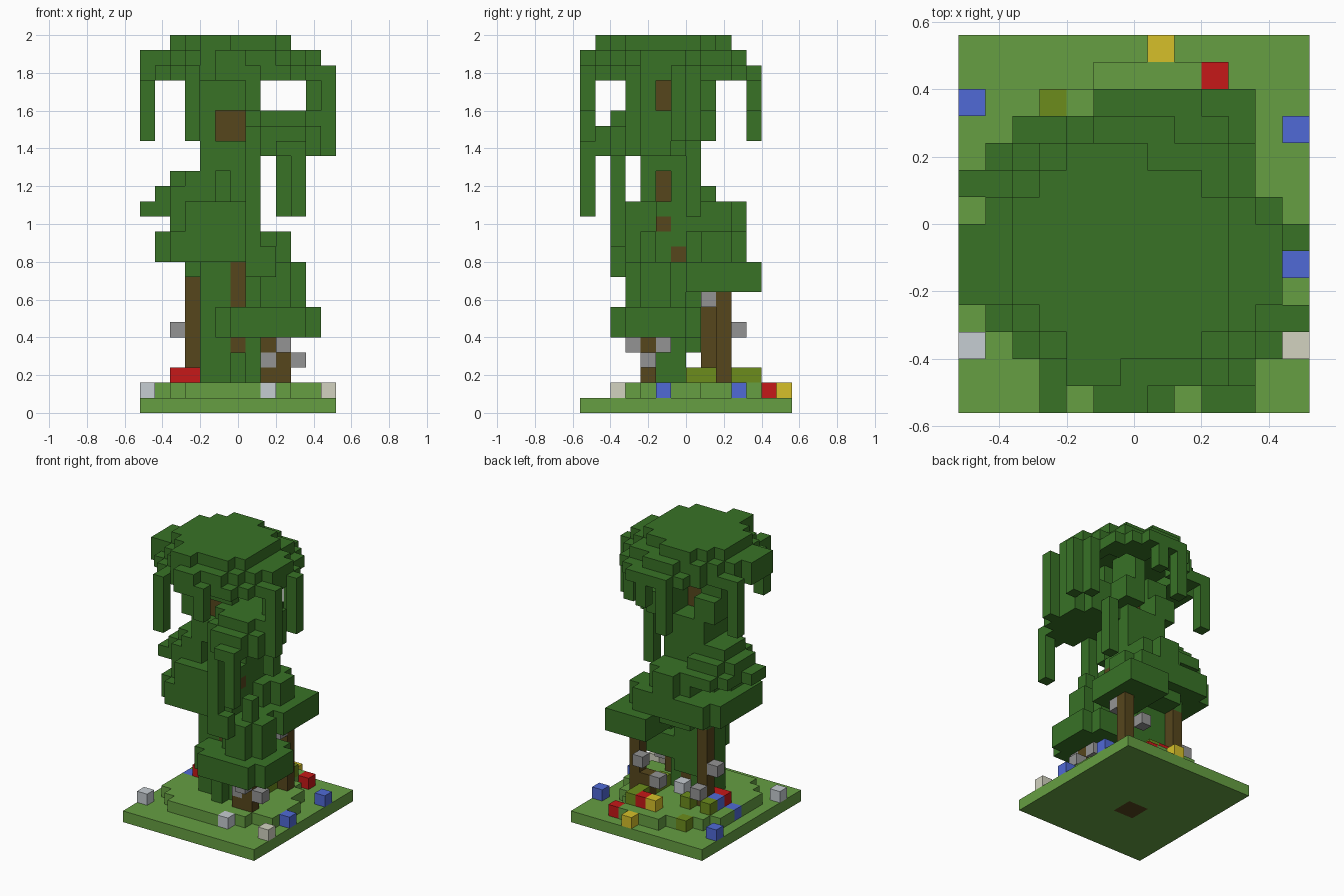
import bpy, bmesh
from mathutils import Vector

if "Cube" in bpy.data.objects:
    bpy.data.objects.remove(bpy.data.objects["Cube"])

U = 0.08
ORIGIN = Vector((-0.52, -0.56, 0))
cells = {}          # grid cell -> part name


def box(part, x0, x1, y0, y1, z0, z1):
    for i in range(x0, x1):
        for j in range(y0, y1):
            for k in range(z0, z1):
                cells[i, j, k] = part


def disc(part, x0, x1, y0, y1, z0, z1, power=2.0):
    """Rounded slab of blocks."""
    for i in range(x0, x1):
        for j in range(y0, y1):
            u = abs(2 * i + 1 - x0 - x1) / (x1 - x0)
            v = abs(2 * j + 1 - y0 - y1) / (y1 - y0)
            if u ** power + v ** power <= 1.02:
                box(part, i, i + 1, j, j + 1, z0, z1)


def rows(part, z, y0, spans):
    """One layer given as the first and last block of each row."""
    for j, (first, last) in enumerate(spans, y0):
        box(part, first, last + 1, j, j + 1, z, z + 1)


def hang(part, i, j, z0, z1):
    box(part, i, i + 1, j, j + 1, z0, z1)


def block(part, *places):
    for i, j, k in places:
        cells[i, j, k] = part


# Ground slab with a low mound
G = "grass_ground"
box(G, 0, 13, 0, 14, 0, 1)
disc(G, 1, 11, 2, 12, 1, 2, 2.2)
box(G, 11, 12, 4, 8, 1, 2)
box(G, 5, 9, 12, 13, 1, 2)

# Crown: stepped dome with a hollow underside
C = "crown_leaves"
rows(C, 24, 1, [(4, 5), (4, 8), (3, 9), (2, 9), (2, 9), (2, 9), (2, 9), (3, 8), (4, 6)])
rows(C, 23, 0, [(5, 6), (4, 8), (3, 9), (2, 10), (0, 11), (0, 11), (0, 11), (1, 10),
                (2, 9), (3, 9), (5, 7)])
rows(C, 22, 0, [(5, 7), (3, 9), (2, 10), (1, 11), (0, 11), (0, 11), (0, 11), (1, 11),
                (1, 10), (3, 10), (4, 9), (5, 8)])
for i in range(3, 10):
    for j in range(2, 10):
        if (i - 6) ** 2 + (j - 5.5) ** 2 < 13:
            del cells[i, j, 22]

# Hanging vines around the crown
V = "hanging_vines"
for i, j, z0, z1 in ((0, 8, 18, 23), (12, 6, 18, 23), (12, 3, 17, 23),
                     (11, 7, 18, 22), (11, 4, 19, 22), (3, 0, 18, 23),
                     (7, 0, 20, 22), (5, 11, 18, 22), (7, 11, 20, 22),
                     (10, 0, 13, 18), (9, 0, 17, 18), (9, 7, 13, 18), (7, 2, 9, 19)):
    hang(V, i, j, z0, z1)

# Trunk and the smaller stems
B = "trunk_wood"
box(B, 5, 7, 5, 7, 0, 2)
box(B, 6, 7, 5, 7, 2, 10)
box(B, 5, 7, 5, 6, 10, 23)
hang(B, 3, 8, 2, 9)
hang(B, 9, 9, 2, 8)
hang(B, 8, 9, 2, 4)
box(B, 8, 10, 4, 5, 2, 5)

# Leaf cover along the trunk, open where the bark shows
L = "trunk_leaves"
box(L, 3, 5, 4, 7, 20, 22)
box(L, 7, 8, 6, 9, 20, 23)
box(L, 5, 8, 4, 5, 20, 23)
box(L, 3, 5, 4, 8, 18, 20)
box(L, 7, 9, 6, 9, 18, 20)
box(L, 4, 5, 4, 8, 16, 18)
box(L, 5, 8, 4, 5, 16, 18)
box(L, 7, 8, 5, 6, 16, 18)
box(L, 4, 8, 6, 8, 9, 18)
box(L, 6, 8, 4, 5, 14, 16)
box(L, 3, 5, 4, 6, 14, 16)
hang(L, 7, 5, 13, 14)
box(L, 3, 7, 3, 5, 10, 14)
box(L, 4, 6, 5, 8, 4, 10)
box(L, 6, 7, 7, 8, 4, 10)
box(L, 4, 6, 5, 7, 2, 5)
box(L, 7, 8, 5, 7, 2, 5)
hang(L, 6, 4, 2, 4)

# Leaf tiers at differing heights
T = "leaf_tiers"
disc(T, 7, 12, 1, 7, 17, 19, 2.2)
disc(T, 7, 12, 2, 7, 19, 20, 2.2)
disc(T, 1, 6, 4, 10, 13, 14, 2.4)
box(T, 0, 1, 5, 7, 13, 14)
disc(T, 1, 6, 4, 9, 14, 15, 2.2)
disc(T, 2, 6, 5, 8, 15, 16)
disc(T, 2, 6, 3, 8, 12, 13)
disc(T, 1, 8, 3, 11, 10, 12, 3.5)
disc(T, 4, 8, 6, 11, 12, 14, 2.2)
disc(T, 3, 10, 7, 11, 10, 12, 2.5)
box(T, 7, 11, 7, 12, 8, 10)
disc(T, 3, 9, 6, 10, 9, 10)
disc(T, 5, 12, 2, 8, 5, 7, 2.5)
disc(T, 7, 11, 3, 7, 7, 10, 2.2)
hang(T, 8, 2, 9, 11)
hang(T, 9, 4, 10, 12)

# Bark showing through the tiers
block(B, (7, 6, 10), (7, 5, 12))

# Stones clinging to the stems
block("stones", (2, 8, 5), (8, 10, 5), (8, 4, 3), (9, 3, 4), (9, 5, 4),
      (10, 4, 3), (7, 9, 3), (3, 9, 3), (9, 8, 7))

# Scattered flowers and shrubs
block("pale_flowers", (0, 2, 1), (8, 2, 1), (6, 7, 2))
block("cream_flower", (12, 2, 1))
block("blue_flowers", (0, 11, 1), (12, 10, 1), (12, 5, 1), (1, 7, 1), (2, 8, 2))
block("red_flowers", (9, 12, 1), (2, 7, 2), (3, 7, 2), (7, 11, 2))
block("yellow_flowers", (7, 13, 1), (6, 11, 2))
block("olive_shrubs", (3, 11, 1), (8, 11, 2), (8, 10, 2), (2, 9, 2), (4, 9, 2),
      (8, 7, 2), (8, 8, 2))


# Materials
def material(name, rgb):
    lin = [((c / 255 + 0.055) / 1.055) ** 2.4 for c in rgb] + [1.0]
    m = bpy.data.materials.new(name)
    m.use_nodes = True
    m.diffuse_color = lin
    bsdf = next(n for n in m.node_tree.nodes if n.type == "BSDF_PRINCIPLED")
    bsdf.inputs["Base Color"].default_value = lin
    return m


leaf = material("leaf green", (56, 114, 38))
mats = {
    C: leaf, V: leaf, L: leaf, T: leaf,
    G: material("grass green", (102, 159, 66)),
    B: material("bark brown", (86, 70, 28)),
    "stones": material("stone grey", (148, 148, 148)),
    "pale_flowers": material("pale grey", (198, 205, 210)),
    "cream_flower": material("cream", (210, 210, 192)),
    "blue_flowers": material("blue", (80, 106, 214)),
    "red_flowers": material("red", (198, 24, 24)),
    "yellow_flowers": material("yellow", (214, 192, 42)),
    "olive_shrubs": material("olive", (108, 140, 28)),
}

# One mesh per part, keeping only the faces open to the air
AXES = [Vector(a) for a in ((1, 0, 0), (0, 1, 0), (0, 0, 1))]
for part, mat in mats.items():
    bm = bmesh.new()
    for cell in [c for c, p in cells.items() if p == part]:
        centre = Vector(cell) + Vector((0.5, 0.5, 0.5))
        for a in range(3):
            for sign in (1, -1):
                n = AXES[a] * sign
                if tuple(int(c + d) for c, d in zip(cell, n)) in cells:
                    continue
                s, t = AXES[(a + 1) % 3] * 0.5, AXES[(a + 2) % 3] * 0.5 * sign
                mid = centre + n * 0.5
                corners = (mid - s - t, mid + s - t, mid + s + t, mid - s + t)
                bm.faces.new([bm.verts.new(ORIGIN + p * U) for p in corners])
    bmesh.ops.remove_doubles(bm, verts=bm.verts, dist=0.001)
    bmesh.ops.dissolve_limit(bm, angle_limit=0.01, verts=bm.verts, edges=bm.edges)
    mesh = bpy.data.meshes.new(part)
    bm.to_mesh(mesh)
    bm.free()
    mesh.materials.append(mat)
    bpy.context.collection.objects.link(bpy.data.objects.new(part, mesh))
